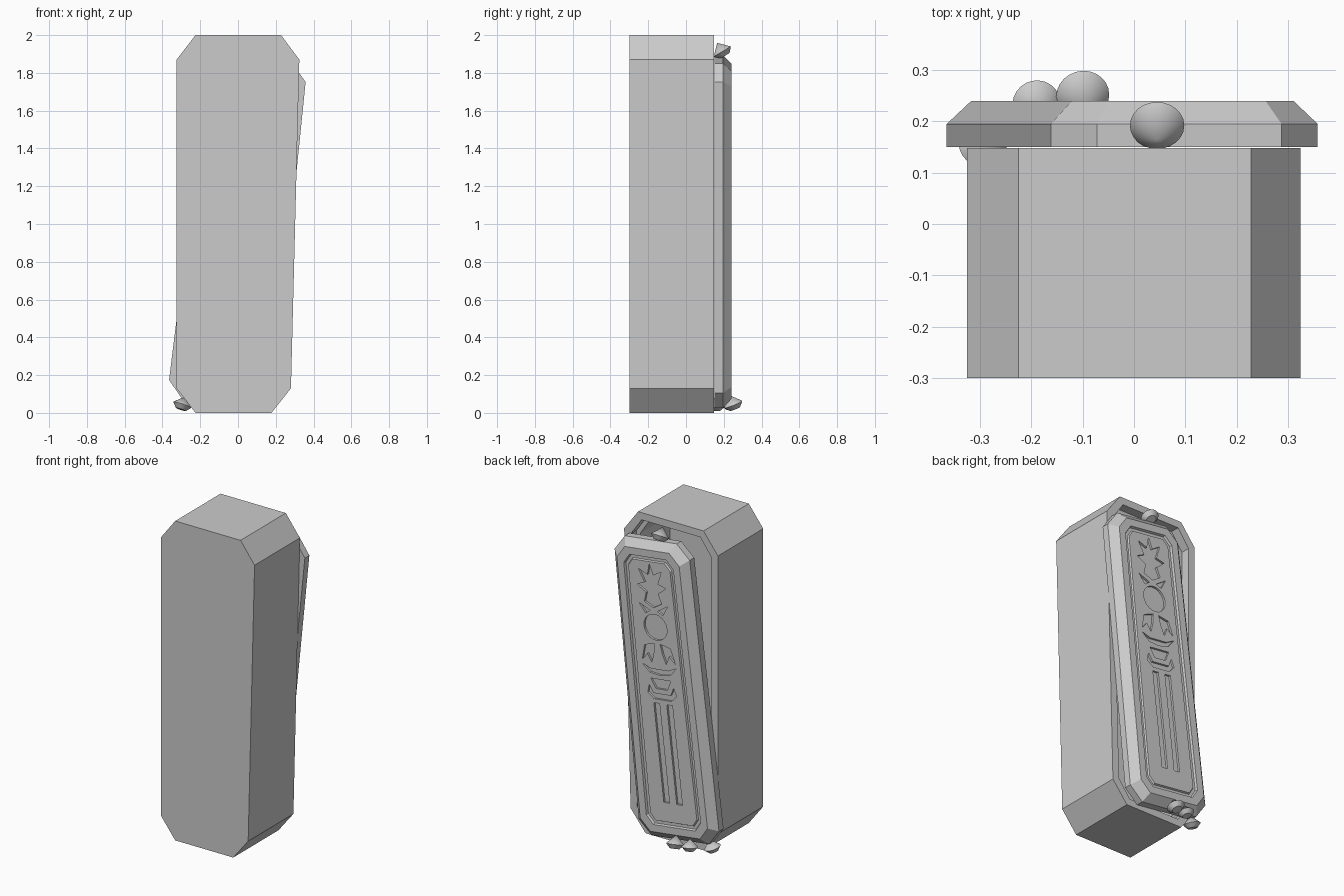
import bpy, bmesh, math
from mathutils import Vector, Matrix

cube = bpy.data.objects.get("Cube")
if cube:
    bpy.data.objects.remove(cube)

# One plain stone colour
stone = bpy.data.materials.new("grey_stone")
stone.use_nodes = True
stone.diffuse_color = (0.6, 0.6, 0.6, 1)
stone.node_tree.nodes["Principled BSDF"].inputs["Base Color"].default_value = (0.6, 0.6, 0.6, 1)


def finish(bm, name):
    bmesh.ops.recalc_face_normals(bm, faces=bm.faces)
    mesh = bpy.data.meshes.new(name)
    bm.to_mesh(mesh)
    bm.free()
    mesh.materials.append(stone)
    obj = bpy.data.objects.new(name, mesh)
    bpy.context.collection.objects.link(obj)
    return obj


def inset_quad(quad, d):
    """Move every side of a clockwise quad inward by d."""
    out = []
    for i, p in enumerate(quad):
        a = (p - quad[i - 1]).normalized()
        b = (quad[(i + 1) % 4] - p).normalized()
        na, nb = Vector((a.y, -a.x)), Vector((b.y, -b.x))
        out.append(p + (na + nb) * d / (1 + na.dot(nb)))
    return out


def clipped(quad, across, along):
    """Cut the corners; sides alternate between across and along."""
    pts = []
    for i, p in enumerate(quad):
        before = (quad[i - 1] - p).normalized()
        after = (quad[(i + 1) % 4] - p).normalized()
        c_in, c_out = (along, across) if i % 2 == 0 else (across, along)
        pts += [p + before * c_in, p + after * c_out]
    return pts


def layered(name, corners, cut, shrink, rings):
    """Skin clipped outlines given as (inset, y), capping both ends."""
    quad = [Vector(c) for c in corners]
    bm = bmesh.new()
    loops = []
    for d, y in rings:
        pts = clipped(inset_quad(quad, d), cut[0] - shrink * d, cut[1] - shrink * d)
        loops.append([bm.verts.new((p.x, y, p.y)) for p in pts])
    for a, b in zip(loops, loops[1:]):
        for i in range(8):
            j = (i + 1) % 8
            bm.faces.new((a[i], a[j], b[j], b[i]))
    bm.faces.new(loops[0])
    bm.faces.new(loops[-1])
    return finish(bm, name)


# Hollow tapered case, open at the back
layered("case", [(-0.325, 2), (0.328, 2), (0.277, 0), (-0.325, 0)], (0.1, 0.13), 0.5,
        [(0, -0.3), (0, 0.148), (0.045, 0.148), (0.045, 0.09), (0.07, 0.09), (0.07, -0.2)])

# Tilted lid with bevelled rim, framing groove and panel
PANEL = 0.236
lid = layered("lid", [(-0.151, 1.906), (0.367, 1.841), (0.182, 0.015), (-0.376, 0.085)],
              (0.08, 0.09), 0.4,
              [(0, 0.15), (0, 0.195), (0.045, 0.24), (0.09, 0.24),
               (0.095, 0.226), (0.112, 0.226), (0.117, PANEL)])

# Carved ornament, in lid coordinates (across, along)
TILT = math.radians(6.5)
cutter = bmesh.new()


def carve(points):
    loops = []
    for y in (PANEL - 0.013, PANEL + 0.03):
        loops.append([cutter.verts.new((p * math.cos(TILT) + q * math.sin(TILT), y,
                                        0.95 + q * math.cos(TILT) - p * math.sin(TILT)))
                      for p, q in points])
    n = len(points)
    for i in range(n):
        j = (i + 1) % n
        cutter.faces.new((loops[0][i], loops[0][j], loops[1][j], loops[1][i]))
    cutter.faces.new(loops[0])
    cutter.faces.new(loops[1])


def flip(points):
    return [(-p, q) for p, q in reversed(points)]


# Centred shapes: right half given, left half mirrored
crown = [(0, 0.80), (0.02, 0.73), (0.08, 0.76), (0.045, 0.68), (0.1, 0.66),
         (0.04, 0.62), (0.06, 0.56), (0, 0.53)]
crescent = [(0, 0.15), (0.06, 0.15), (0.12, 0.175), (0.07, 0.125), (0, 0.115)]
bowl = [(0, 0.09), (0.07, 0.09), (0.04, 0.03), (0, 0.03)]
band = [(0, 0), (0.06, 0), (0.085, 0.05), (0.1, 0), (0.06, -0.035), (0, -0.035)]
for half in (crown, crescent, bowl, band):
    carve(half + [pt for pt in flip(half) if pt[0] != 0])

# Paired shapes
leaf = [(0.025, 0.51), (0.1, 0.55), (0.06, 0.49)]
leg = [(0.02, 0.31), (0.09, 0.29), (0.115, 0.2), (0.075, 0.24), (0.05, 0.19), (0.03, 0.25)]
slot = [(0.025, -0.06), (0.065, -0.06), (0.065, -0.67), (0.025, -0.67)]
for shape in (leaf, leg, slot):
    carve(shape)
    carve(flip(shape))
carve([(0.08 * math.cos(t * math.tau / 20), 0.41 + 0.08 * math.sin(t * math.tau / 20))
       for t in range(20)])

ornament = finish(cutter, "ornament_cutter")
ornament.hide_render = True
ornament.hide_set(True)
cut = lid.modifiers.new("carving", "BOOLEAN")
cut.operation = "DIFFERENCE"
cut.solver = "EXACT"
cut.object = ornament
bpy.context.view_layer.objects.active = lid
bpy.ops.object.modifier_apply(modifier="carving")
bpy.data.objects.remove(ornament)


# Loose pointed studs on the lid and by its foot
def stud(name, rim_centre, point_direction, radius):
    bm = bmesh.new()
    for r1, r2, z, depth in ((0.55, 1, -0.25, 0.5), (1, 0, 0.5, 1)):
        bmesh.ops.create_cone(bm, cap_ends=False, segments=24, radius1=r1 * radius,
                              radius2=r2 * radius, depth=depth * radius,
                              matrix=Matrix.Translation((0, 0, z * radius)))
    bmesh.ops.remove_doubles(bm, verts=bm.verts, dist=0.0005)
    bmesh.ops.holes_fill(bm, edges=[e for e in bm.edges if e.is_boundary], sides=0)
    turn = Vector(point_direction).to_track_quat("Z", "Y").to_matrix().to_4x4()
    bm.transform(Matrix.Translation(rim_centre) @ turn)
    obj = finish(bm, name)
    bpy.ops.object.select_all(action="DESELECT")
    obj.select_set(True)
    bpy.context.view_layer.objects.active = obj
    bpy.ops.object.shade_smooth_by_angle(angle=math.radians(35))


stud("top_stud", (0.045, 0.192, 1.913), (0, -0.5, 0.85), 0.053)
stud("foot_stud_inner", (-0.1, 0.25, 0.045), (0.1, -0.35, 0.9), 0.052)
stud("foot_stud_middle", (-0.19, 0.234, 0.045), (0.1, -0.2, 0.9), 0.047)
stud("foot_stud_outer", (-0.295, 0.16, 0.042), (0.3, 0.1, 0.9), 0.05)
